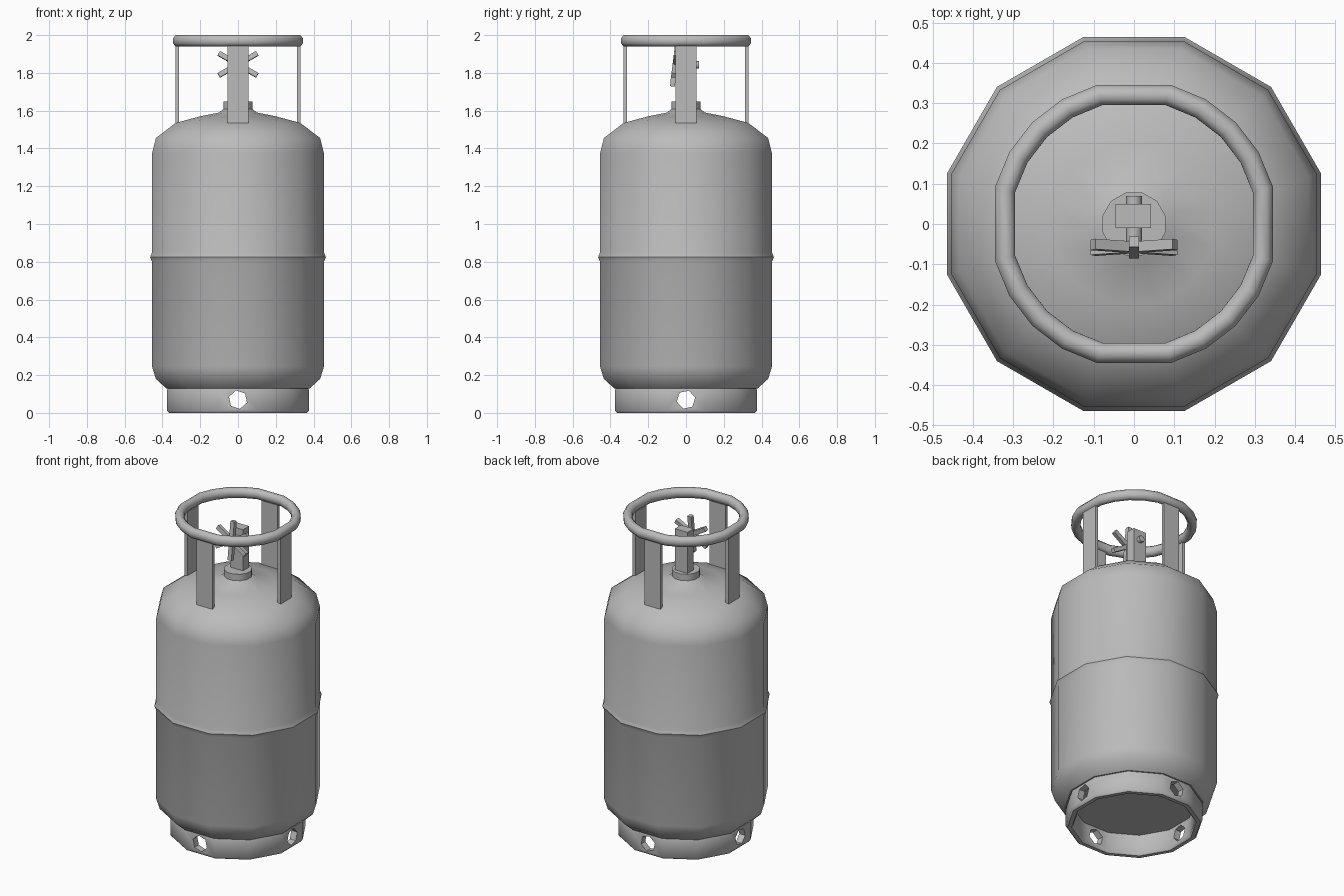
import bpy
import bmesh
import math
from mathutils import Matrix, Vector

if "Cube" in bpy.data.objects:
    bpy.data.objects.remove(bpy.data.objects["Cube"], do_unlink=True)

grey = bpy.data.materials.new("steel_grey")
grey.use_nodes = True
grey.diffuse_color = (0.5, 0.5, 0.5, 1)
grey.node_tree.nodes["Principled BSDF"].inputs["Base Color"].default_value = (0.5, 0.5, 0.5, 1)

DODECAGON = range(15, 360, 30)
FLAT = math.cos(math.radians(15))  # profiles give the distance to the flat sides


def finish(name, bm, smooth=40):
    bmesh.ops.recalc_face_normals(bm, faces=bm.faces[:])
    mesh = bpy.data.meshes.new(name)
    bm.to_mesh(mesh)
    bm.free()
    mesh.materials.append(grey)
    obj = bpy.data.objects.new(name, mesh)
    bpy.context.collection.objects.link(obj)
    shade(obj, smooth)
    return obj


def shade(obj, angle):
    bpy.ops.object.select_all(action="DESELECT")
    obj.select_set(True)
    bpy.context.view_layer.objects.active = obj
    bpy.ops.object.shade_smooth_by_angle(angle=math.radians(angle))


def lathe(name, profile, angles=DODECAGON, closed=False, smooth=40):
    """Turn a (radius, height) profile; open profiles get end caps."""
    bm = bmesh.new()
    rings = [[bm.verts.new((r / FLAT * math.cos(math.radians(a)),
                            r / FLAT * math.sin(math.radians(a)), z))
              for a in angles] for r, z in profile]
    n = len(rings[0])
    pairs = list(zip(rings, rings[1:]))
    if closed:
        pairs.append((rings[-1], rings[0]))
    for low, high in pairs:
        for i in range(n):
            j = (i + 1) % n
            bm.faces.new((low[i], low[j], high[j], high[i]))
    if not closed:
        bm.faces.new(rings[0])
        bm.faces.new(rings[-1])
    return finish(name, bm, smooth)


def add_box(bm, size, matrix):
    bmesh.ops.create_cube(bm, size=1, matrix=matrix @ Matrix.Diagonal(Vector((*size, 1))))


def prism(bm, radius, length, sides, matrix):
    bmesh.ops.create_cone(bm, cap_ends=True, segments=sides, radius1=radius,
                          radius2=radius, depth=length, matrix=matrix)


# Tank with weld bead and shallow domed top rising to the neck
lathe("tank_body", [
    (0.3, 0.13), (0.38, 0.13), (0.435, 0.18), (0.455, 0.245),
    (0.455, 0.8), (0.465, 0.825), (0.455, 0.85),
    (0.455, 1.375), (0.435, 1.455), (0.33, 1.535),
    (0.2, 1.57), (0.1, 1.59), (0.075, 1.61)])

# Valve collar
lathe("valve_collar", [(0.078, 1.6), (0.078, 1.648)])

# Foot ring with four drain holes
foot = lathe("foot_ring", [
    (0.366, 0), (0.376, 0.012), (0.376, 0.12), (0.37, 0.135),
    (0.335, 0.135), (0.335, 0.01), (0.343, 0)], closed=True)
cut = bmesh.new()
for axis, turn in (("X", 12), ("Y", 12)):
    prism(cut, 0.05, 1.2, 6, Matrix.Translation((0, 0, 0.07))
          @ Matrix.Rotation(math.pi / 2, 4, axis)
          @ Matrix.Rotation(math.radians(turn), 4, "Z"))
# the two bars cross, so the self-aware exact solver is used
cutter = finish("hole_cutter", cut)
cutter.hide_render = True
mod = foot.modifiers.new("holes", "BOOLEAN")
mod.operation = "DIFFERENCE"
mod.solver = "EXACT"
mod.use_self = True
mod.object = cutter
bpy.context.view_layer.objects.active = foot
bpy.ops.object.modifier_apply(modifier="holes")
bpy.data.objects.remove(cutter, do_unlink=True)
shade(foot, 40)

# Carrying ring: rounded tube with four longer flat sides
lathe("carrying_ring", [
    (0.320 + 0.027 * math.cos(math.radians(a)), 1.97 + 0.032 * math.sin(math.radians(a)))
    for a in range(22, 382, 45)],
    angles=[a for a in range(0, 360, 15) if a % 90], closed=True, smooth=50)

# Four flat posts under the ring
for i, side in enumerate(("left", "back", "right", "front")):
    bm = bmesh.new()
    add_box(bm, (0.02, 0.11, 0.43),
            Matrix.Rotation(i * math.pi / 2, 4, "Z") @ Matrix.Translation((0.322, 0, 1.745)))
    finish(side + "_post", bm)

# Valve block
bm = bmesh.new()
add_box(bm, (0.088, 0.06, 0.27), Matrix.Translation((-0.002, 0.02, 1.77)))
finish("valve_block", bm)

# Spindle and outlet running through the block
bm = bmesh.new()
prism(bm, 0.02, 0.13, 8, Matrix.Translation((0, 0.005, 1.842)) @ Matrix.Rotation(math.pi / 2, 4, "X"))
finish("valve_spindle", bm, 50)

# Six-spoke hand wheel, leaning back slightly
hub = Matrix.Translation((0, -0.058, 1.845)) @ Matrix.Rotation(math.radians(-7), 4, "X")
for i in range(3):
    bm = bmesh.new()
    add_box(bm, (0.026, 0.026, 0.235), hub @ Matrix.Rotation(math.radians(60 * i), 4, "Y"))
    finish("wheel_spoke_%d" % (i + 1), bm)
